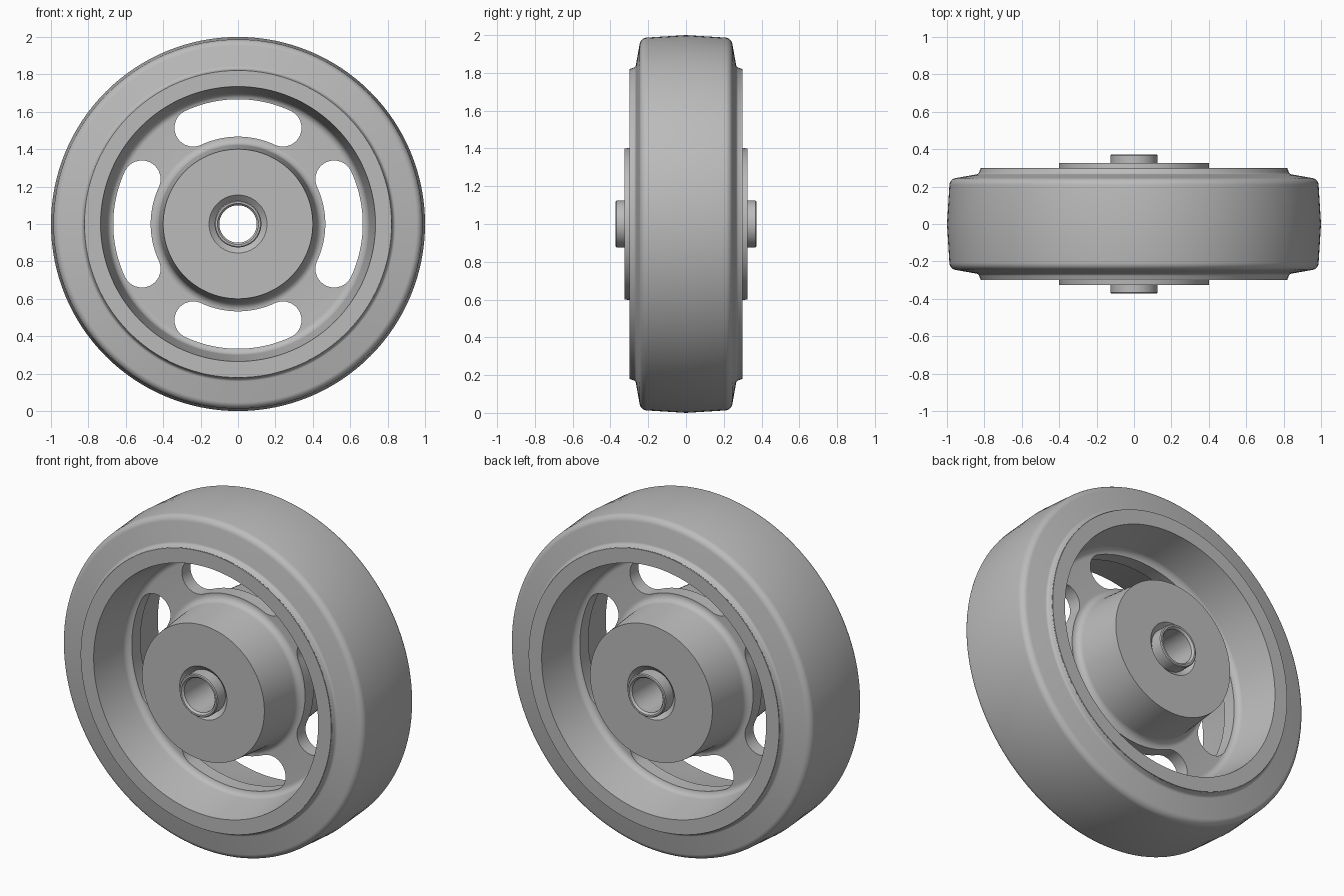
import bpy, bmesh, math
from mathutils import Vector

SEGMENTS = 128
CENTRE = Vector((0, 0, 1))

cube = bpy.data.objects.get("Cube")
if cube:
    bpy.data.objects.remove(cube)

# One plain grey for the whole wheel
grey = bpy.data.materials.new("plain grey")
grey.use_nodes = True
colour = (0.5, 0.5, 0.5, 1)
grey.diffuse_color = colour
grey.node_tree.nodes["Principled BSDF"].inputs["Base Color"].default_value = colour


def make_object(name, bm):
    bmesh.ops.recalc_face_normals(bm, faces=bm.faces[:])
    mesh = bpy.data.meshes.new(name)
    bm.to_mesh(mesh)
    bm.free()
    mesh.materials.append(grey)
    obj = bpy.data.objects.new(name, mesh)
    bpy.context.collection.objects.link(obj)
    return obj


def activate(obj):
    bpy.ops.object.select_all(action='DESELECT')
    obj.select_set(True)
    bpy.context.view_layer.objects.active = obj


def smooth(obj):
    activate(obj)
    bpy.ops.object.shade_smooth_by_angle(angle=math.radians(30))


def rounded(points, steps=8):
    """Replace each corner that has a third value by an arc of that radius."""
    result = []
    for i, point in enumerate(points):
        corner = Vector(point[:2])
        if len(point) < 3:
            result.append(corner)
            continue
        a = (Vector(points[i - 1][:2]) - corner).normalized()
        b = (Vector(points[i + 1][:2]) - corner).normalized()
        half = a.angle(b) / 2
        middle = corner + (a + b).normalized() * point[2] / math.sin(half)
        reach = point[2] / math.tan(half)
        start, end = corner + a * reach - middle, corner + b * reach - middle
        for k in range(steps + 1):
            result.append(middle + start.lerp(end, k / steps).normalized() * point[2])
    return result


def lathe(name, half_profile):
    """Spin a (radius, y) half profile, mirrored across y = 0, round the axle."""
    half = rounded(half_profile)
    profile = half + [Vector((p.x, -p.y)) for p in reversed(half) if p.y > 0]
    bm = bmesh.new()
    rings = []
    for s in range(SEGMENTS):
        a = math.tau * s / SEGMENTS
        rings.append([bm.verts.new(CENTRE + Vector((p.x * math.cos(a), p.y, p.x * math.sin(a))))
                      for p in profile])
    n = len(profile)
    for s in range(SEGMENTS):
        r0, r1 = rings[s], rings[(s + 1) % SEGMENTS]
        for i in range(n):
            j = (i + 1) % n
            bm.faces.new((r0[i], r0[j], r1[j], r1[i]))
    return make_object(name, bm)


def slot_cutter(angle, radius=0.567, width=0.1, spread=math.radians(25)):
    """Curved slot with round ends, extruded along the axle."""
    def polar(r, a):
        return Vector((r * math.cos(a), 0, r * math.sin(a)))
    steps = 20
    outline = []
    for side in (1, -1):
        for k in range(steps + 1):
            a = angle + side * spread * (2 * k / steps - 1)
            outline.append(polar(radius + side * width, a))
        end = angle + side * spread
        for k in range(1, steps):
            turn = end + side * math.pi * k / steps
            if side < 0:
                turn = end + math.pi + math.pi * k / steps
            outline.append(polar(radius, end) + polar(width, turn))
    bm = bmesh.new()
    face = bm.faces.new([bm.verts.new(CENTRE + p + Vector((0, -0.2, 0))) for p in outline])
    extruded = bmesh.ops.extrude_face_region(bm, geom=[face])["geom"]
    verts = [v for v in extruded if isinstance(v, bmesh.types.BMVert)]
    bmesh.ops.translate(bm, verts=verts, vec=(0, 0.4, 0))
    cutter = make_object("slot_cutter", bm)
    cutter.hide_render = True
    return cutter


# Tyre with a slightly crowned tread and rounded shoulders
tyre = lathe("tyre", [(0.80, 0.27), (0.80, 0.29), (0.821, 0.295), (0.832, 0.267, 0.02),
                      (0.985, 0.24, 0.04), (1.0, 0)])
smooth(tyre)

# Rim, web and hub in one casting
wheel = lathe("rim_web_and_hub", [(0.123, 0.295), (0.155, 0.325), (0.40, 0.325),
                                  (0.425, 0.04, 0.04), (0.695, 0.04, 0.04),
                                  (0.735, 0.30), (0.82, 0.30), (0.82, 0.28), (0.81, 0.25)])

# Four slots through the web
for quarter in range(4):
    cutter = slot_cutter(quarter * math.pi / 2)
    cut = wheel.modifiers.new("slot", 'BOOLEAN')
    cut.operation = 'DIFFERENCE'
    cut.solver = 'EXACT'
    cut.object = cutter
    activate(wheel)
    bpy.ops.object.modifier_apply(modifier=cut.name)
    bpy.data.objects.remove(cutter)
smooth(wheel)

# Hollow axle sleeve with bevelled ends
sleeve = lathe("axle_sleeve", [(0.10, 0.36), (0.11, 0.372), (0.12, 0.372), (0.125, 0.367)])
smooth(sleeve)
